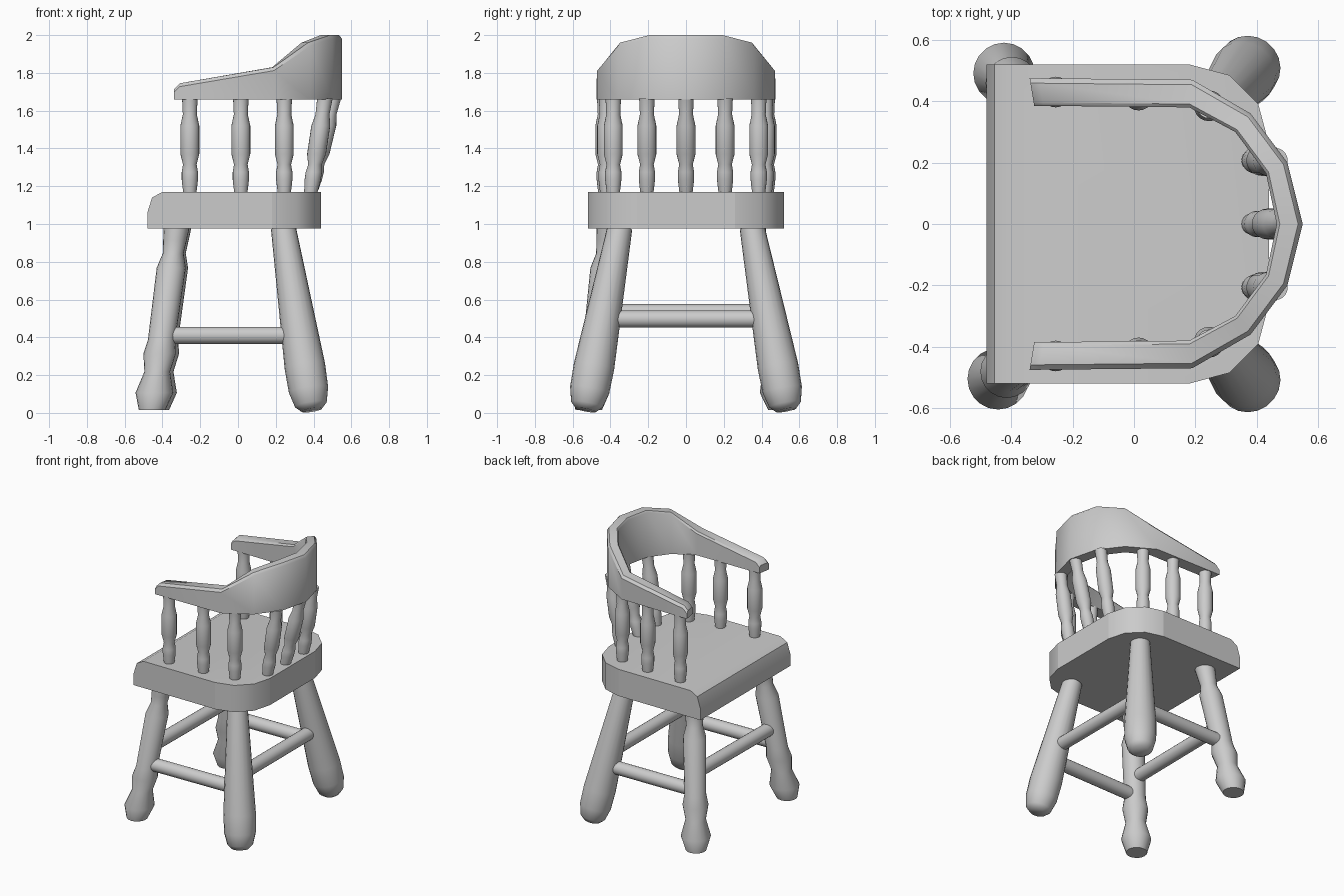
import bpy, bmesh, math
from mathutils import Vector

if "Cube" in bpy.data.objects:
    bpy.data.objects.remove(bpy.data.objects["Cube"])


def finish(name, bm, angle):
    bmesh.ops.recalc_face_normals(bm, faces=bm.faces[:])
    mesh = bpy.data.meshes.new(name)
    bm.to_mesh(mesh)
    bm.free()
    ob = bpy.data.objects.new(name, mesh)
    bpy.context.collection.objects.link(ob)
    bpy.ops.object.select_all(action='DESELECT')
    ob.select_set(True)
    bpy.context.view_layer.objects.active = ob
    bpy.ops.object.shade_smooth_by_angle(angle=math.radians(angle))
    return ob


def loft(name, rings, angle):
    bm = bmesh.new()
    vs = [[bm.verts.new(p) for p in ring] for ring in rings]
    n = len(vs[0])
    for a, b in zip(vs, vs[1:]):
        for i in range(n):
            j = (i + 1) % n
            bm.faces.new((a[i], a[j], b[j], b[i]))
    bm.faces.new(vs[0])
    bm.faces.new(vs[-1])
    return finish(name, bm, angle)


def turned(name, a, b, profile, tilt=False, sides=20):
    """Turned part from a to b; profile is (fraction, radius); tilt = rings square to the axis."""
    a, b = Vector(a), Vector(b)
    q = Vector((0, 0, 1)).rotation_difference(b - a)
    rings = []
    for t, r in profile:
        ring = []
        for i in range(sides):
            w = 2 * math.pi * i / sides
            p = Vector((r * math.cos(w), r * math.sin(w), 0))
            ring.append(a.lerp(b, t) + (q @ p if tilt else p))
        rings.append(ring)
    return loft(name, rings, 50)


# Seat: side profile pulled across, back corners rounded
side = [(-0.48, 0.975), (-0.48, 1.06), (-0.455, 1.14), (-0.40, 1.17), (0.44, 1.17), (0.44, 0.975)]
seat = loft("seat", [[(x, y, z) for x, z in side] for y in (-0.52, 0.52)], 35)
bm = bmesh.new()
bm.from_mesh(seat.data)
corners = [e for e in bm.edges if all(v.co.x > 0.43 for v in e.verts)
           and abs(e.verts[0].co.z - e.verts[1].co.z) > 0.1]
bmesh.ops.bevel(bm, geom=corners, offset=0.26, segments=3, profile=0.5, affect='EDGES')
bpy.data.objects.remove(seat)
finish("seat", bm, 35)

# Arm and back rail: outer x, y, inner x, y, top z
half = [(-0.34, 0.475, -0.325, 0.385, 1.715), (-0.31, 0.475, -0.295, 0.385, 1.745),
        (0.19, 0.47, 0.18, 0.38, 1.83), (0.38, 0.36, 0.33, 0.30, 1.96),
        (0.50, 0.20, 0.43, 0.165, 2.0), (0.55, 0.0, 0.465, 0.0, 2.0)]
stations = half + [(a, -b, c, -d, z) for a, b, c, d, z in half[-2::-1]]
rings = []
for ox, oy, ix, iy, z in stations:
    o, i = Vector((ox, oy, 0)), Vector((ix, iy, 0))
    section = [(0, 1.66), (0, z - 0.018), (0.18, z), (0.88, z), (1, z - 0.012), (1, 1.66)]
    rings.append([(*o.lerp(i, t).xy, h) for t, h in section])
loft("arm_and_back_rail", rings, 40)

# Spindles: the three at the back lean outwards
spindle = [(0, 0.035), (0.14, 0.043), (0.22, 0.043), (0.30, 0.036), (0.41, 0.05),
           (0.71, 0.05), (0.83, 0.037), (1, 0.041)]
feet = [(-0.255, 0.43, -0.255, 0.43), (0.015, 0.42, 0.015, 0.42),
        (0.245, 0.385, 0.245, 0.385), (0.385, 0.207, 0.46, 0.207)]
for k, (x0, y0, x1, y1) in enumerate(feet):
    for s in (1, -1):
        turned(f"spindle_{k + 1}_{'left' if s > 0 else 'right'}",
               (x0, s * y0, 1.165), (x1, s * y1, 1.665), spindle)
turned("spindle_centre", (0.385, 0, 1.165), (0.505, 0, 1.665), spindle)

# Back legs: plain club shape
club = [(0, 0.055), (0.03, 0.085), (0.11, 0.105), (0.24, 0.108), (1, 0.066)]
for s in (1, -1):
    turned(f"back_leg_{'left' if s > 0 else 'right'}",
           (0.39, s * 0.53, 0.015), (0.24, s * 0.35, 0.98), club, tilt=True)

# Front legs: turned with necks and a ball foot
turning = [(0, 0.07), (0.095, 0.1), (0.21, 0.068), (0.31, 0.086), (0.385, 0.072),
           (0.78, 0.077), (0.86, 0.055), (0.93, 0.062), (1, 0.068)]
turned("front_leg_right", (-0.455, -0.515, 0.015), (-0.325, -0.405, 0.98), turning)
turned("front_leg_left", (-0.435, 0.505, 0.015), (-0.315, 0.355, 0.98), turning)

# Stretchers between the legs
rod = [(0, 0.046), (1, 0.046)]
turned("stretcher_right", (-0.40, -0.47, 0.41), (0.328, -0.455, 0.41), rod, True)
turned("stretcher_left", (-0.385, 0.445, 0.41), (0.328, 0.455, 0.41), rod, True)
turned("stretcher_back", (0.314, -0.44, 0.497), (0.314, 0.44, 0.497), rod, True)
turned("stretcher_front", (-0.385, -0.46, 0.53), (-0.375, 0.425, 0.53), rod, True)
